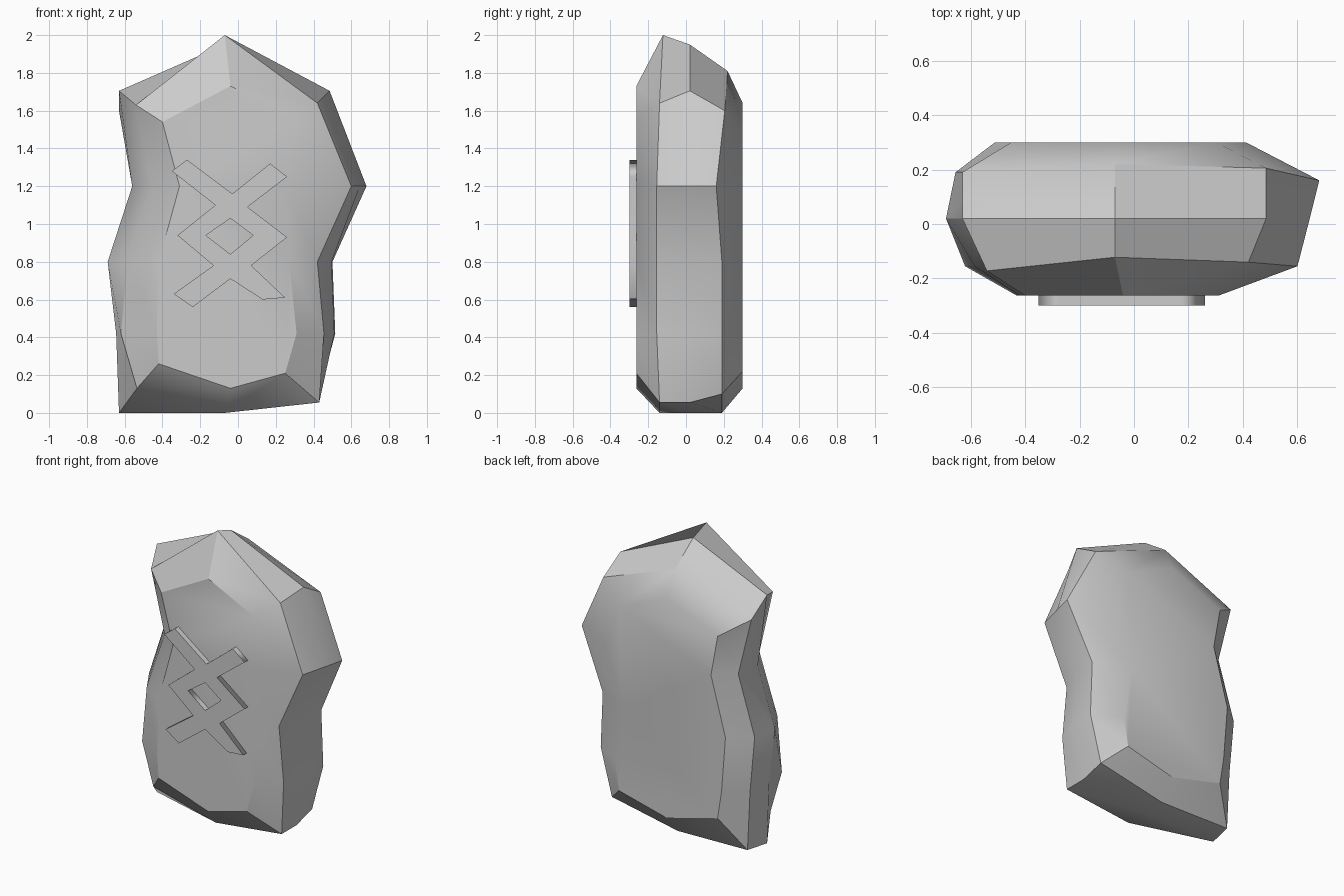
import bpy, bmesh, math

if "Cube" in bpy.data.objects:
    bpy.data.objects.remove(bpy.data.objects["Cube"])

# Outlines (x, z) of the boulder, clockwise from the apex, one per depth slice
FRONT = [(-.04, 1.73), (.31, 1.56), (.25, 1.2), (.27, .81), (.31, .42), (.25, .21),
         (-.04, .13), (-.42, .26), (-.43, .42), (-.42, .8), (-.31, 1.2), (-.40, 1.54)]
FRONT_RIM = [(-.07, 2.0), (.42, 1.64), (.60, 1.2), (.42, .8), (.455, .42), (.43, .055),
             (-.07, 0), (-.535, .13), (-.62, .42), (-.585, .8), (-.45, 1.2), (-.54, 1.63)]
MIDDLE = [(-.07, 1.95), (.485, 1.705), (.645, 1.2), (.495, .8), (.51, .42), (.43, .055),
          (-.07, 0), (-.63, 0), (-.645, .42), (-.69, .8), (-.56, 1.2), (-.63, 1.705)]
BACK_RIM = [(-.07, 1.81), (.485, 1.6), (.68, 1.2), (.5, .8), (.515, .42), (.43, .1),
            (-.07, 0), (-.60, .01), (-.62, .42), (-.655, .8), (-.53, 1.2), (-.63, 1.6)]
BACK = [(-.06, 1.64), (.30, 1.48), (.41, 1.2), (.27, .8), (.33, .42), (.30, .22),
        (-.06, .13), (-.45, .23), (-.48, .42), (-.51, .8), (-.40, 1.2), (-.45, 1.48)]
SLICES = [(FRONT, -.263, {}),
          (FRONT_RIM, -.155, {0: -.122, 1: -.14, 5: -.14, 6: -.14, 11: -.172}),
          (MIDDLE, .02, {}),
          (BACK_RIM, .19, {0: .22, 1: .205, 2: .16}),
          (BACK, .30, {})]


def smooth(obj, degrees):
    bpy.ops.object.select_all(action='DESELECT')
    obj.select_set(True)
    bpy.context.view_layer.objects.active = obj
    bpy.ops.object.shade_smooth_by_angle(angle=math.radians(degrees))


# Boulder: loft through the slices, capped front and back
bm = bmesh.new()
rings = [[bm.verts.new((x, shift.get(i, y), z)) for i, (x, z) in enumerate(outline)]
         for outline, y, shift in SLICES]
for a, b in zip(rings, rings[1:]):
    for i in range(len(a)):
        j = (i + 1) % len(a)
        bm.faces.new((a[i], a[j], b[j], b[i]))
bm.faces.new(rings[0])
bm.faces.new(rings[-1])
bmesh.ops.recalc_face_normals(bm, faces=bm.faces[:])
mesh = bpy.data.meshes.new("standing_stone")
bm.to_mesh(mesh)
bm.free()
stone = bpy.data.objects.new("standing_stone", mesh)
bpy.context.collection.objects.link(stone)
smooth(stone, 30)

# Raised crossed-bar carving with a diamond hole
CARVING = [(-.35, 1.28), (-.27, 1.34), (-.03, 1.16), (.17, 1.32), (.26, 1.25), (.05, 1.09),
           (.26, .93), (.07, .78), (.25, .61), (.13, .60), (-.04, .71), (-.24, .56),
           (-.34, .63), (-.13, .78), (-.32, .94), (-.12, 1.10)]
DIAMOND = [(-.04, 1.03), (.08, .94), (-.04, .84), (-.17, .94)]
curve = bpy.data.curves.new("front_carving", 'CURVE')
curve.dimensions = '2D'
curve.fill_mode = 'BOTH'
curve.extrude = .025
for loop in (CARVING, DIAMOND):
    spline = curve.splines.new('POLY')
    spline.points.add(len(loop) - 1)
    for point, (x, z) in zip(spline.points, loop):
        point.co = (x, z, 0, 1)
    spline.use_cyclic_u = True
carving = bpy.data.objects.new("front_carving", curve)
carving.location.y = -.275
carving.rotation_euler.x = math.pi / 2
bpy.context.collection.objects.link(carving)
bpy.ops.object.select_all(action='DESELECT')
carving.select_set(True)
bpy.context.view_layer.objects.active = carving
bpy.ops.object.convert(target='MESH')
